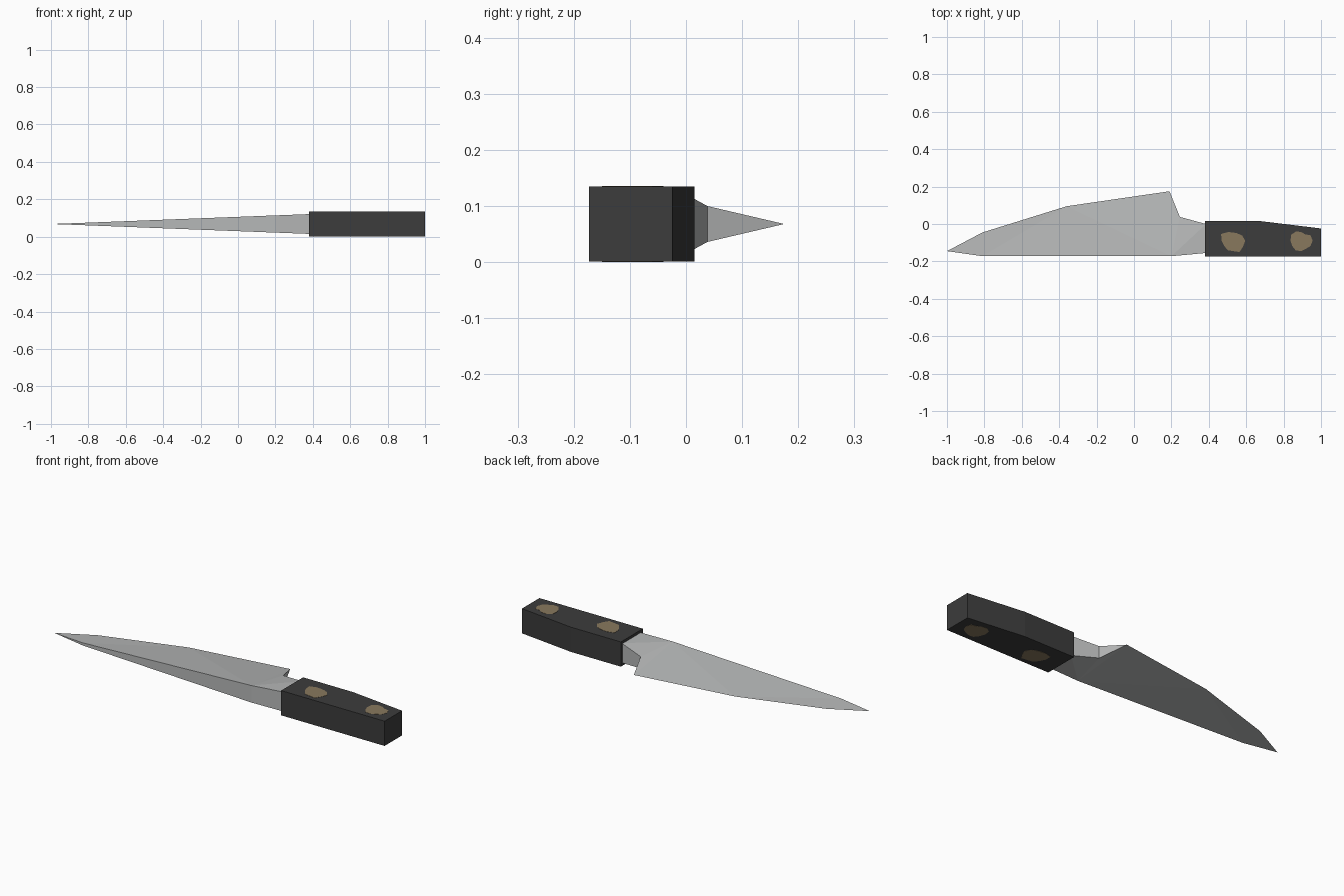
import bpy, bmesh, math

cube = bpy.data.objects.get("Cube")
if cube:
    bpy.data.objects.remove(cube, do_unlink=True)

MID = 0.068  # height of the plane of symmetry


def material(name, rgb, rough=0.6):
    m = bpy.data.materials.new(name)
    m.use_nodes = True
    m.diffuse_color = (*rgb, 1)
    shader = m.node_tree.nodes["Principled BSDF"]
    shader.inputs["Base Color"].default_value = (*rgb, 1)
    shader.inputs["Roughness"].default_value = rough
    return m


steel = material("blade steel", (0.47, 0.48, 0.48))
black = material("handle black", (0.045, 0.045, 0.045))
tan = material("rivet tan", (0.25, 0.19, 0.11))


def finish(name, bm, mat):
    bmesh.ops.recalc_face_normals(bm, faces=bm.faces)
    mesh = bpy.data.meshes.new(name)
    bm.to_mesh(mesh)
    bm.free()
    mesh.materials.append(mat)
    obj = bpy.data.objects.new(name, mesh)
    bpy.context.collection.objects.link(obj)
    return obj


def prism(name, outline, z0, z1, mat):
    bm = bmesh.new()
    face = bm.faces.new([bm.verts.new((x, y, z0)) for x, y in outline])
    new = bmesh.ops.extrude_face_region(bm, geom=[face])["geom"]
    verts = [g for g in new if isinstance(g, bmesh.types.BMVert)]
    bmesh.ops.translate(bm, verts=verts, vec=(0, 0, z1 - z0))
    return finish(name, bm, mat)


# Blade: wedge with a thick spine, a sharp edge, a stepped heel and a neck
points = {  # x, y, half thickness
    "tip": (-1, -0.145, 0),
    "spine_front": (-0.81, -0.172, 0.007),
    "spine_back": (0.2, -0.172, 0.046),
    "spine_neck": (0.385, -0.155, 0.053),
    "edge_front": (-0.81, -0.045, 0),
    "edge_belly": (-0.36, 0.095, 0),
    "edge_heel": (0.19, 0.175, 0),
    "heel": (0.245, 0.038, 0.032),
    "neck": (0.385, 0, 0.053),
}
sides = [
    ("tip", "spine_front", "edge_front"),
    ("spine_front", "edge_belly", "edge_front"),
    ("spine_front", "spine_back", "edge_belly"),
    ("spine_back", "edge_heel", "edge_belly"),
    ("spine_back", "heel", "edge_heel"),
    ("spine_back", "neck", "heel"),
    ("spine_back", "spine_neck", "neck"),
]
rims = ["tip", "spine_front", "spine_back", "spine_neck", "neck", "heel", "edge_heel"]

bm = bmesh.new()
top, bottom = {}, {}
for key, (x, y, half) in points.items():
    top[key] = bm.verts.new((x, y, MID + half))
    bottom[key] = bm.verts.new((x, y, MID - half)) if half else top[key]
for side in sides:
    for layer in (top, bottom):
        bm.faces.new([layer[k] for k in side])
for a, b in zip(rims, rims[1:]):
    loop = dict.fromkeys([top[a], top[b], bottom[b], bottom[a]])
    bm.faces.new(list(loop))
finish("blade", bm, steel)

# Handle: square block whose upper edge slopes down at the butt
prism("handle",
      [(0.38, -0.173), (1, -0.173), (1, -0.024), (0.68, 0.015), (0.38, 0.015)],
      0.001, 2 * MID - 0.001, black)

# Rivets: irregular thin plates on both cheeks of the handle
blobs = {
    "front_rivet": (0.53, [65, 56, 46, 45, 54, 74, 62, 55, 58, 55, 69, 61]),
    "rear_rivet": (0.895, [60, 58, 40, 47, 58, 64, 58, 56, 60, 54, 49, 56]),
}
for name, (cx, radii) in blobs.items():
    outline = []
    for i, r in enumerate(radii):
        a = math.tau * i / len(radii)
        outline.append((cx + r / 1000 * math.cos(a), -0.09 + r / 1000 * math.sin(a)))
    prism(name + "_top", outline, 2 * MID - 0.003, 2 * MID, tan)
    prism(name + "_bottom", outline, 0, 0.003, tan)
